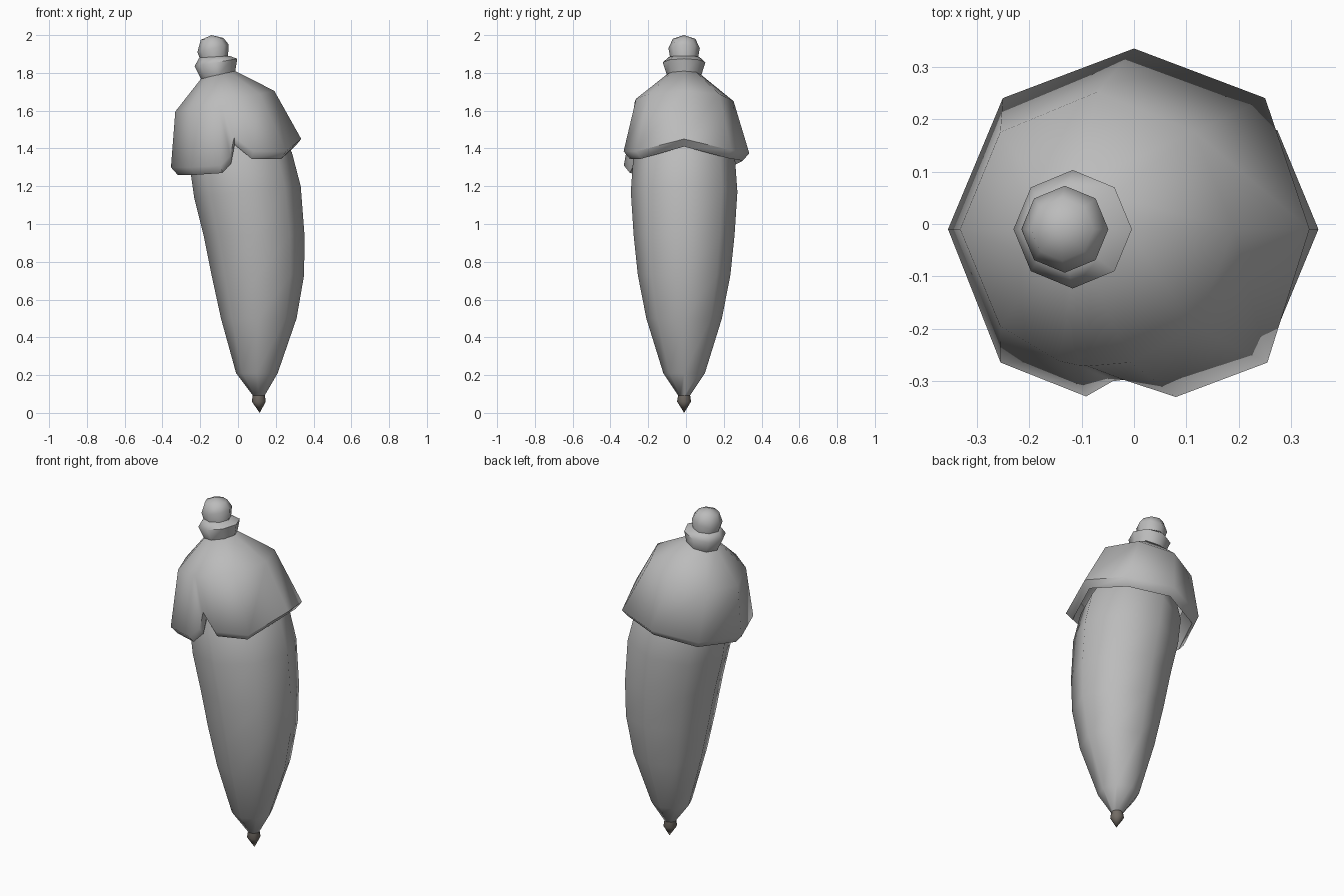
import bpy, bmesh
from math import cos, sin, radians

cube = bpy.data.objects.get("Cube")
if cube:
    bpy.data.objects.remove(cube)


def material(name, rgb):
    m = bpy.data.materials.new(name)
    m.use_nodes = True
    m.diffuse_color = (*rgb, 1)
    m.node_tree.nodes["Principled BSDF"].inputs["Base Color"].default_value = (*rgb, 1)
    return m


GREY = material("soft grey", (0.5, 0.5, 0.5))
DARK = material("dark brown grey", (0.17, 0.15, 0.13))
OCTAGON = [45 * i for i in range(8)]


def ring(cx, r, z, tilt=0, angles=OCTAGON, cy=-0.01):
    """Polygon ring; tilt raises the +x side and lowers the -x side."""
    return [(cx + r * cos(radians(a)), cy + r * sin(radians(a)), z + tilt * cos(radians(a)))
            for a in angles]


def loft(name, rings, mat, cap_start=True, cap_end=True):
    bm = bmesh.new()
    rows = [[bm.verts.new(p) for p in r] for r in rings]
    n = len(rows[0])
    for low, high in zip(rows, rows[1:]):
        for i in range(n):
            j = (i + 1) % n
            bm.faces.new((low[i], low[j], high[j], high[i]))
    if cap_start:
        bm.faces.new(rows[0][::-1])
    if cap_end:
        bm.faces.new(rows[-1])
    bmesh.ops.remove_doubles(bm, verts=bm.verts, dist=0.0005)
    bmesh.ops.recalc_face_normals(bm, faces=bm.faces)
    mesh = bpy.data.meshes.new(name)
    bm.to_mesh(mesh)
    bm.free()
    mesh.materials.append(mat)
    ob = bpy.data.objects.new(name, mesh)
    bpy.context.collection.objects.link(ob)
    bpy.ops.object.select_all(action="DESELECT")
    ob.select_set(True)
    bpy.context.view_layer.objects.active = ob
    bpy.ops.object.shade_smooth_by_angle(angle=radians(60))
    return ob


# Bent, tapering body
loft("body", [ring(*r) for r in (
    (0.11, 0.03, 0.09), (0.10, 0.11, 0.21), (0.11, 0.20, 0.50), (0.105, 0.245, 0.73),
    (0.085, 0.267, 0.94), (0.05, 0.282, 1.17, 0.03), (0.015, 0.27, 1.34, 0.04),
    (-0.03, 0.20, 1.52, 0.04))], GREY)

# Dark pointed tip
loft("tip", [ring(*r) for r in (
    (0.115, 0.0001, 0), (0.11, 0.037, 0.06), (0.11, 0.03, 0.105))], DARK)

# Hood: rim points as (angle, radius, height), with a notch at the front
RIM = [(0, 0.335, 1.45), (45, 0.354, 1.39), (90, 0.345, 1.375), (135, 0.354, 1.33),
       (180, 0.355, 1.30), (225, 0.36, 1.30), (254, 0.332, 1.31), (262, 0.293, 1.36),
       (266, 0.288, 1.46), (284, 0.33, 1.385), (315, 0.36, 1.385)]
ANGLES = [p[0] for p in RIM]


def rim(scale, dz):
    return [ring(0, r * scale, z + dz, 0, [a])[0] for a, r, z in RIM]


loft("hood", [rim(0.78, 0.06), rim(0.90, -0.04), rim(1, 0)] + [
    ring(*r, ANGLES) for r in (
        (-0.07, 0.262, 1.65, 0.055), (-0.105, 0.09, 1.79, 0.02))], GREY, cap_start=False)

# Flared collar
loft("collar", [ring(*r) for r in (
    (-0.105, 0.09, 1.785, 0.02), (-0.117, 0.113, 1.855, 0.02), (-0.125, 0.08, 1.885, 0.005))], GREY)

# Round knob on top
loft("knob", [ring(*r) for r in (
    (-0.125, 0.07, 1.86), (-0.132, 0.083, 1.93, 0.02), (-0.137, 0.06, 1.98, 0.005),
    (-0.14, 0.0001, 2.0))], GREY)
